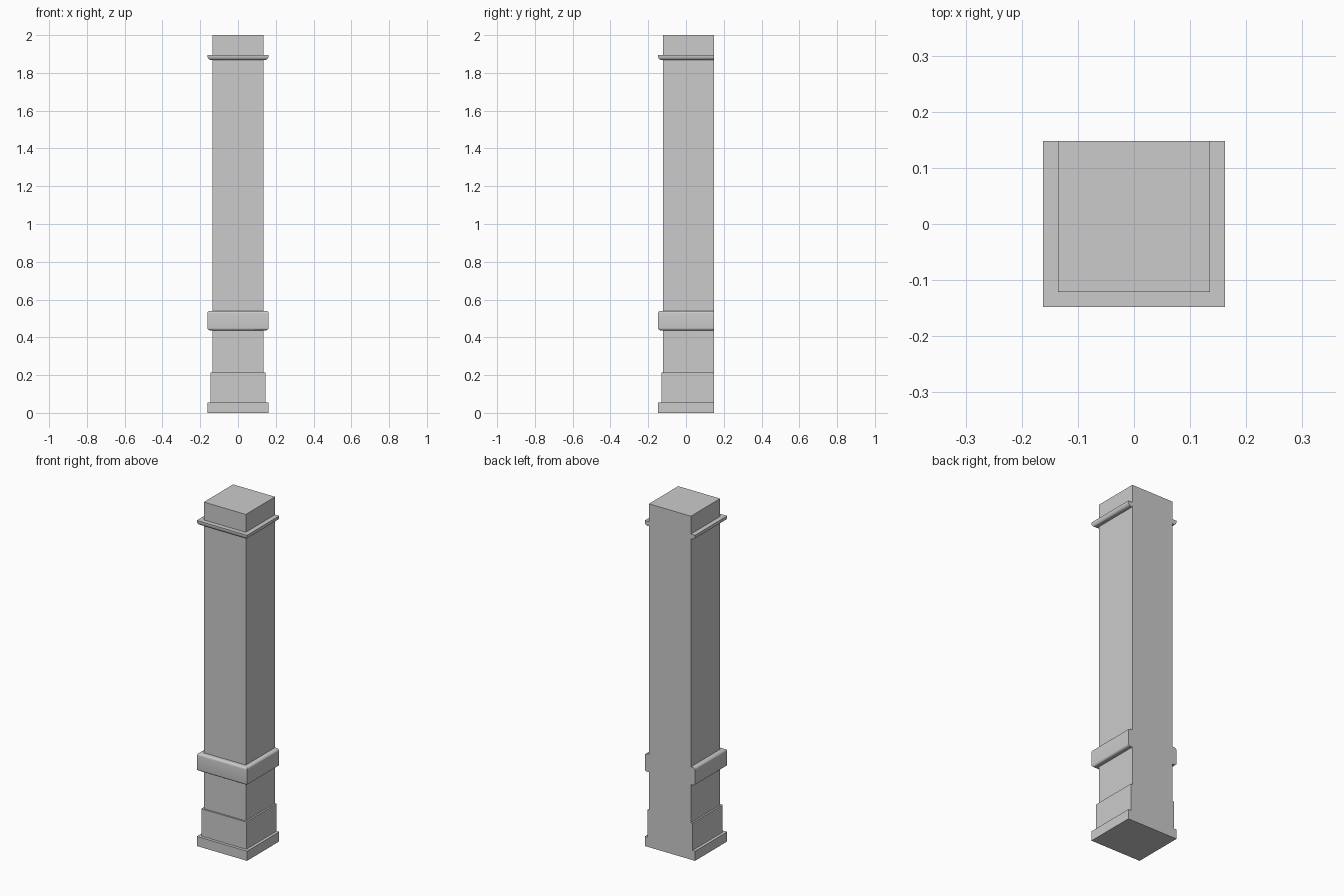
import bpy, bmesh
from math import sin, cos, radians

if "Cube" in bpy.data.objects:
    bpy.data.objects.remove(bpy.data.objects["Cube"])

HALF_W, FRONT, BACK = 0.135, -0.121, 0.148   # plain shaft footprint
OUT = 0.027                                  # largest moulding projection


def arc(cx, cz, rx, rz, a0, a1, n=5):
    """Points (projection, height) along an elliptical arc."""
    angles = [radians(a0 + (a1 - a0) * i / n) for i in range(n + 1)]
    return [(cx + rx * cos(a), cz + rz * sin(a)) for a in angles]


# Stepped base
profile = [(OUT, 0), (OUT, 0.056), (0.010, 0.056), (0.010, 0.215), (0, 0.215)]
# Rounded waist band
profile += [(0, 0.437)]
profile += arc(OUT - 0.013, 0.450, 0.013, 0.013, -90, 0)
profile += arc(OUT - 0.013, 0.527, 0.013, 0.013, 0, 90)
profile += [(0, 0.540)]
# Thin collar, rounded underneath
profile += [(0, 1.869)]
profile += arc(0.011, 1.889, 0.016, 0.020, -90, 0)
profile += [(OUT, 1.896), (0, 1.896)]
# Shaft top
profile += [(0, 2.0)]

# Wrap the profile round the front and two sides; the back stays flat
bm = bmesh.new()
rings = []
for o, z in profile:
    x, y = HALF_W + o, FRONT - o
    rings.append([bm.verts.new(p) for p in
                  ((-x, BACK, z), (-x, y, z), (x, y, z), (x, BACK, z))])
for lo, hi in zip(rings, rings[1:]):
    for i in range(3):
        bm.faces.new((lo[i], lo[i + 1], hi[i + 1], hi[i]))
bm.faces.new(rings[0])
bm.faces.new(rings[-1])
# Single flat back face following the moulding silhouette
bm.faces.new([r[3] for r in rings] + [r[0] for r in reversed(rings)])
bmesh.ops.recalc_face_normals(bm, faces=bm.faces)

mesh = bpy.data.meshes.new("pilaster")
bm.to_mesh(mesh)
bm.free()
pilaster = bpy.data.objects.new("pilaster", mesh)
bpy.context.collection.objects.link(pilaster)

# Smooth only the rounded mouldings
bpy.context.view_layer.objects.active = pilaster
pilaster.select_set(True)
bpy.ops.object.shade_smooth_by_angle(angle=radians(30))
